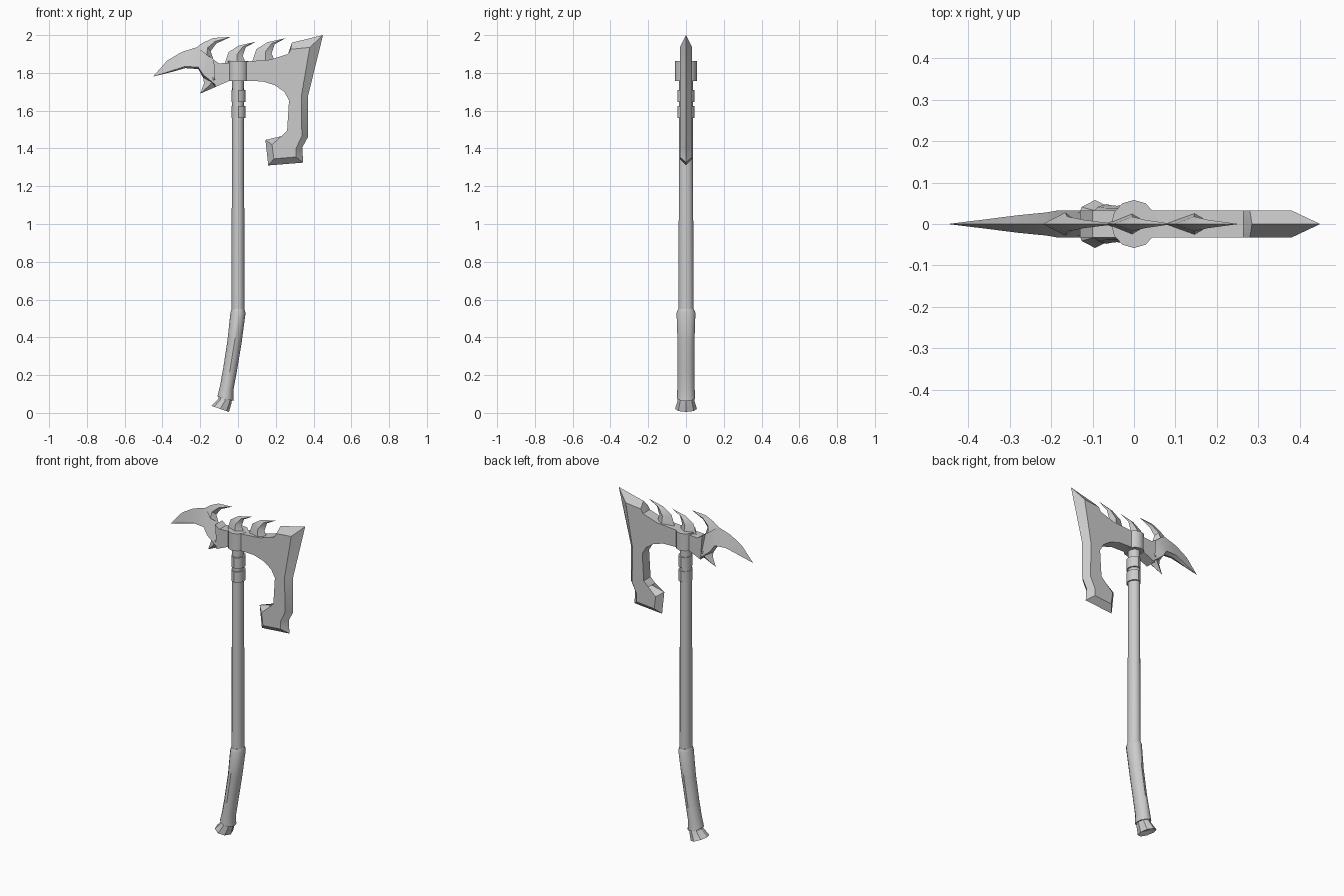
import bpy, bmesh, math

cube = bpy.data.objects.get("Cube")
if cube:
    bpy.data.objects.remove(cube, do_unlink=True)

steel = bpy.data.materials.new("plain_grey")
steel.use_nodes = True
GREY = (0.6, 0.6, 0.6, 1)
steel.diffuse_color = GREY
steel.node_tree.nodes["Principled BSDF"].inputs["Base Color"].default_value = GREY
D = 0.033  # half thickness of the head


def finish(bm, name, angle):
    bmesh.ops.remove_doubles(bm, verts=bm.verts, dist=0.0005)
    bmesh.ops.recalc_face_normals(bm, faces=bm.faces)
    mesh = bpy.data.meshes.new(name)
    bm.to_mesh(mesh)
    bm.free()
    mesh.materials.append(steel)
    obj = bpy.data.objects.new(name, mesh)
    bpy.context.collection.objects.link(obj)
    bpy.ops.object.select_all(action="DESELECT")
    obj.select_set(True)
    bpy.context.view_layer.objects.active = obj
    bpy.ops.object.shade_smooth_by_angle(angle=math.radians(angle))


def bridge(bm, a, b, closed=True):
    n = len(a)
    for i in range(n if closed else n - 1):
        j = (i + 1) % n
        bm.faces.new((a[i], a[j], b[j], b[i]))


def loft(name, rings, sides=12, angle=35):
    """Rings are x, z, radius x, radius y, tilt in degrees."""
    bm = bmesh.new()
    loops = []
    for x, z, rx, ry, tilt in rings:
        t = math.radians(tilt)
        loop = []
        for k in range(sides):
            a = math.tau * k / sides
            u = rx * math.cos(a)
            loop.append(bm.verts.new((x + u * math.cos(t), ry * math.sin(a), z - u * math.sin(t))))
        loops.append(loop)
    for a, b in zip(loops, loops[1:]):
        bridge(bm, a, b)
    bm.faces.new(loops[0])
    bm.faces.new(loops[-1])
    finish(bm, name, angle)


def horn(name, outer, inner, depths, spine):
    """Sharp-edged horn between two curves, thickest along a spine."""
    bm = bmesh.new()
    top = [bm.verts.new((x, 0, z)) for x, z in outer]
    low = [bm.verts.new((x, 0, z)) for x, z in inner]
    for side in (-1, 1):
        mid = [bm.verts.new((a[0] + (b[0] - a[0]) * spine, side * d, a[1] + (b[1] - a[1]) * spine))
               for a, b, d in zip(outer, inner, depths)]
        bridge(bm, top, mid, False)
        bridge(bm, mid, low, False)
    bmesh.ops.dissolve_degenerate(bm, edges=bm.edges, dist=0.0005)
    finish(bm, name, 30)


# Handle: shaft, bands, grip and pommel
loft("shaft", [(0, 0.5, 0.034, 0.04, 0), (0, 1.78, 0.032, 0.036, 0)])
for name, low, high in (("lower_band", 1.56, 1.625), ("upper_band", 1.645, 1.71)):
    loft(name, [(0.003, low, 0.037, 0.044, 0), (0.003, high, 0.037, 0.044, 0)])
loft("grip", [(-0.066, 0.075, 0.045, 0.048, 15), (-0.06, 0.13, 0.037, 0.046, 12),
              (-0.042, 0.23, 0.037, 0.044, 9), (-0.018, 0.38, 0.038, 0.045, 8),
              (0, 0.53, 0.04, 0.05, 2), (0, 0.55, 0.034, 0.042, 0)])
loft("pommel", [(-0.065, 0.09, 0.036, 0.042, 15), (-0.069, 0.063, 0.036, 0.045, 17),
                (-0.094, 0.021, 0.049, 0.058, 19), (-0.088, 0.038, 0.025, 0.03, 19)], 8, 25)

# Axe head: pairs of outer edge and inner flat outline, equal where the wall is straight
edge = [((0.45, 2.0), (0.38, 1.935)), ((0.37, 1.675), (0.335, 1.675)),
        ((0.37, 1.46), (0.338, 1.465)), ((0.34, 1.405), (0.307, 1.40)),
        ((0.345, 1.325), (0.307, 1.355)), ((0.16, 1.31), (0.19, 1.345)),
        ((0.145, 1.445), (0.18, 1.42))]
under = [(0.23, 1.465), (0.26, 1.495), (0.27, 1.655), (0.245, 1.70), (0.195, 1.735),
         (0.13, 1.755), (-0.04, 1.76), (-0.12, 1.725), (-0.13, 1.87), (-0.10, 1.85),
         (0.04, 1.86), (0.17, 1.87), (0.265, 1.90)]
pairs = edge + [(p, p) for p in under] + [((0.285, 1.96), (0.28, 1.925))]
bm = bmesh.new()
rim = [bm.verts.new((o[0], 0, o[1])) for o, _ in pairs]
for y in (-D, D):
    face = [bm.verts.new((i[0], y, i[1])) for _, i in pairs]
    bridge(bm, rim, face)
    bm.faces.new(face)
finish(bm, "axe_blade", 25)
loft("head_socket", [(0, 1.757, 0.055, 0.058, 0), (0, 1.862, 0.055, 0.058, 0)])

# Rear pick, its upper hook and lower spur
horn("rear_pick",
     [(-0.13, 1.87), (-0.16, 1.92), (-0.22, 1.935), (-0.30, 1.91), (-0.375, 1.865), (-0.45, 1.78)],
     [(-0.12, 1.725), (-0.185, 1.775), (-0.21, 1.82), (-0.28, 1.825), (-0.35, 1.805), (-0.45, 1.78)],
     [D, D, 0.028, 0.021, 0.012, 0], 0.9)
horn("rear_hook",
     [(-0.22, 1.935), (-0.185, 1.96), (-0.13, 1.985), (-0.04, 1.99)],
     [(-0.13, 1.87), (-0.145, 1.915), (-0.115, 1.955), (-0.04, 1.99)],
     [0.028, 0.018, 0.01, 0], 0.6)
horn("lower_spur",
     [(-0.185, 1.785), (-0.18, 1.745), (-0.2, 1.69)],
     [(-0.06, 1.76), (-0.12, 1.725), (-0.2, 1.69)],
     [D, 0.022, 0], 0.5)

# Two curved spikes along the top
for name, x, z, s in (("rear_spike", -0.07, 1.85, 1), ("front_spike", 0.075, 1.86, 1.08)):
    outer = [(0, 0), (0.02, 0.06), (0.075, 0.095), (0.165, 0.115)]
    inner = [(0.11, 0.005), (0.095, 0.04), (0.11, 0.085), (0.165, 0.115)]
    horn(name, [(x + u * s, z + v * s) for u, v in outer],
         [(x + u * s, z + v * s) for u, v in inner], [0.026, 0.018, 0.01, 0], 0.6)
